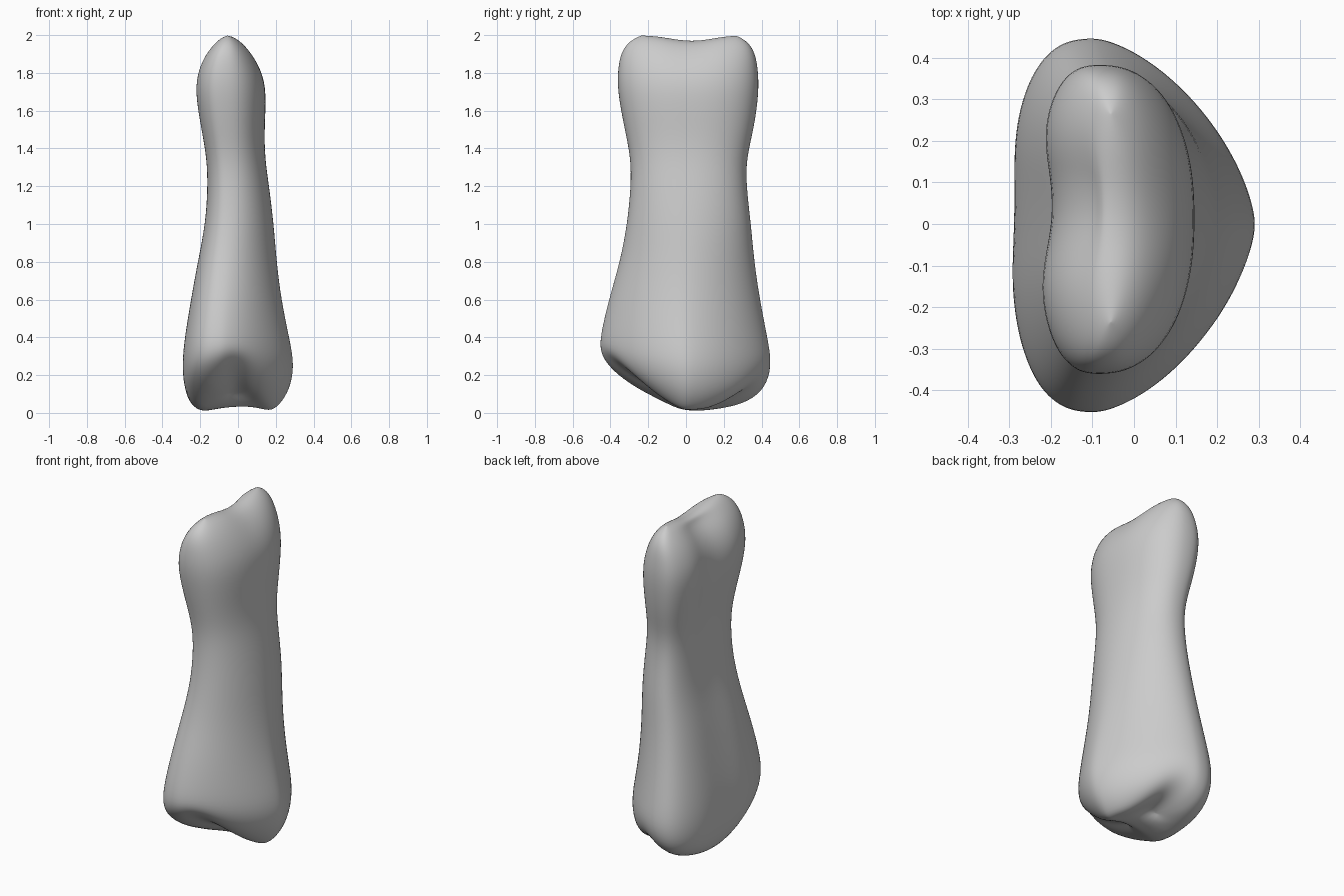
import bpy
import bmesh
from math import cos, sin, pi, exp

SEGMENTS = 40

if "Cube" in bpy.data.objects:
    bpy.data.objects.remove(bpy.data.objects["Cube"], do_unlink=True)

# Cross-sections from the base joint to the head: z, x min, x max, y min, y max
SECTIONS = [
    (0.00, -.10, .08, -.10, .13),
    (0.00, -.20, .17, -.24, .26),
    (0.04, -.26, .22, -.35, .37),
    (0.12, -.295, .275, -.42, .435),
    (0.25, -.302, .302, -.455, .455),
    (0.40, -.288, .272, -.457, .432),
    (0.60, -.255, .23, -.41, .392),
    (0.80, -.22, .205, -.35, .362),
    (1.00, -.18, .19, -.312, .345),
    (1.20, -.168, .165, -.292, .32),
    (1.35, -.175, .143, -.293, .32),
    (1.50, -.205, .14, -.325, .36),
    (1.70, -.242, .152, -.364, .388),
    (1.82, -.222, .125, -.362, .382),
    (1.91, -.178, .08, -.345, .366),
    (1.97, -.125, .03, -.30, .325),
    (2.00, -.08, -.02, -.235, .265),
]


def bump(value, width):
    return exp(-(value / width) ** 2)


def clamp(value):
    return max(0.0, min(1.0, value))


def rounded(value, power):
    return (1 if value >= 0 else -1) * abs(value) ** (2 / power)


def sculpt(x, y, z):
    """Shape the joint surfaces and the groove along the flat side."""
    base = clamp(1 - z / 0.36)
    head = clamp((z - 1.3) / 0.4)
    # Hollow base that rises toward the front
    lift = 0.48 * max(0.0, -y - 0.02) + 0.12 * max(0.0, y - 0.1)
    lift += 0.075 * bump(x, 0.10)
    # Shallow saddle between the two knuckles
    saddle = 0.03 * bump(y - 0.03, 0.15) * clamp((z - 1.75) / 0.2)
    # Long groove on the flat side
    if x < -0.1:
        x += (0.012 + 0.03 * head) * bump(y - 0.04, 0.13)
    return x, y, z + base * lift - saddle


def ring_points(z, x0, x1, y0, y1):
    """D-shaped at the base, rounded box at the head."""
    t = clamp((z - 0.3) / 1.3)
    middle = x0 + (x1 - x0) * (0.34 + 0.06 * t)
    cy = (y0 + y1) / 2
    for i in range(SEGMENTS):
        a = 2 * pi * i / SEGMENTS
        c, s = cos(a), sin(a)
        power = 1.55 + 0.75 * t if c > 0 else 2.6
        reach = x1 - middle if c > 0 else middle - x0
        yield sculpt(middle + reach * rounded(c, power),
                     cy + (y1 - y0) / 2 * rounded(s, power), z)


# Bone material
bone_grey = bpy.data.materials.new("bone_grey")
bone_grey.use_nodes = True
grey = (0.6, 0.6, 0.6, 1)
bone_grey.diffuse_color = grey
bone_grey.node_tree.nodes["Principled BSDF"].inputs["Base Color"].default_value = grey

# Loft the bone through its sections
bm = bmesh.new()
rings = [[bm.verts.new(p) for p in ring_points(*row)] for row in SECTIONS]
for lower, upper in zip(rings, rings[1:]):
    for i in range(SEGMENTS):
        j = (i + 1) % SEGMENTS
        bm.faces.new((lower[i], lower[j], upper[j], upper[i]))

# Close the ends with strips across the ring
half = SEGMENTS // 2
quarter = SEGMENTS // 4
for ring, flip in ((rings[0], True), (rings[-1], False)):
    for k in range(half):
        a, b = (quarter - k) % SEGMENTS, (quarter - k - 1) % SEGMENTS
        c, d = (quarter + k + 1) % SEGMENTS, (quarter + k) % SEGMENTS
        corners = list(dict.fromkeys((ring[a], ring[d], ring[c], ring[b])))
        if len(corners) > 2:
            bm.faces.new(corners[::-1] if flip else corners)
bmesh.ops.recalc_face_normals(bm, faces=bm.faces)

mesh = bpy.data.meshes.new("finger_bone")
bm.to_mesh(mesh)
bm.free()
mesh.materials.append(bone_grey)
bone = bpy.data.objects.new("finger_bone", mesh)
bpy.context.collection.objects.link(bone)

# Smooth finish
smooth = bone.modifiers.new("smooth_surface", "SUBSURF")
smooth.levels = smooth.render_levels = 2
for face in mesh.polygons:
    face.use_smooth = True
